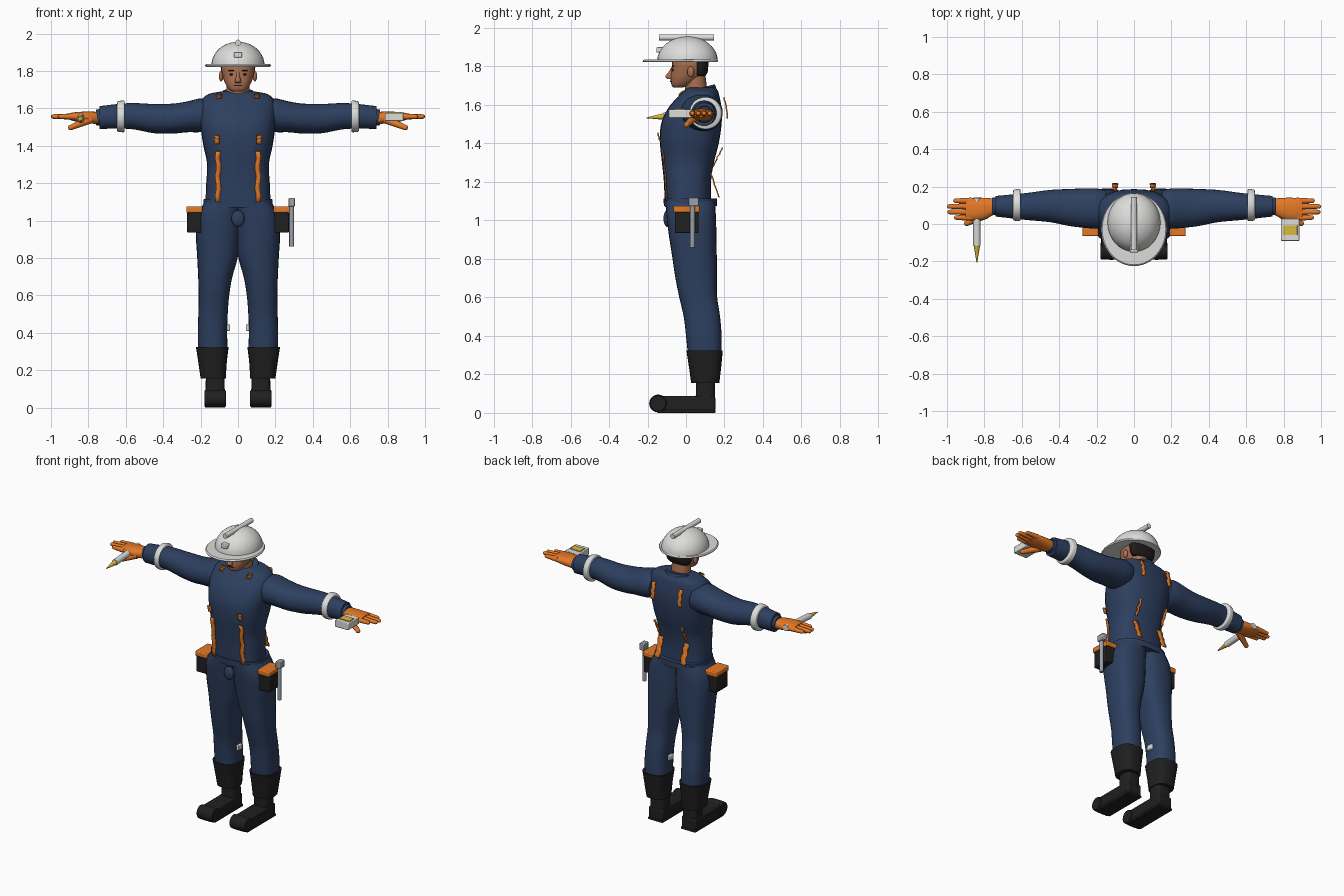
import bpy, bmesh, math
from mathutils import Vector, Matrix

cube = bpy.data.objects.get("Cube")
if cube:
    bpy.data.objects.remove(cube, do_unlink=True)

SIDES = {"left": 1, "right": -1}
parts = []


def material(name, r, g, b):
    mat = bpy.data.materials.new(name)
    mat.use_nodes = True
    mat.diffuse_color = (r, g, b, 1)
    shader = next(n for n in mat.node_tree.nodes if n.type == 'BSDF_PRINCIPLED')
    shader.inputs["Base Color"].default_value = (r, g, b, 1)
    return mat


navy = material("navy cloth", .026, .05, .115)
orange = material("orange", .78, .19, .02)
black = material("black rubber", .014, .014, .014)
white = material("white plastic", .72, .72, .71)
skin = material("skin", .4, .16, .08)
hair = material("dark hair", .015, .011, .01)
yellow = material("yellow", .7, .48, .05)
steel = material("grey steel", .33, .36, .41)


def finish(name, bm, mat, bevel=0):
    bmesh.ops.recalc_face_normals(bm, faces=bm.faces)
    mesh = bpy.data.meshes.new(name)
    bm.to_mesh(mesh)
    bm.free()
    mesh.materials.append(mat)
    obj = bpy.data.objects.new(name, mesh)
    bpy.context.collection.objects.link(obj)
    if bevel:
        mod = obj.modifiers.new("bevel", 'BEVEL')
        mod.width, mod.segments = bevel, 2
    parts.append(obj)
    return obj


def spline(rows, steps=4):
    """Smooth the cross-section table between its rows."""
    out = []
    for i in range(len(rows) - 1):
        a, b, c, d = (rows[max(0, min(len(rows) - 1, i + k))] for k in (-1, 0, 1, 2))
        for j in range(steps):
            t = j / steps
            out.append([q + .5 * t * (r - p + t * (2*p - 5*q + 4*r - s + t * (3*(q - r) + s - p)))
                        for p, q, r, s in zip(a, b, c, d)])
    return out + [rows[-1]]


def loft(name, rows, mat, axis="z", s=1, power=2.3, n=28):
    """Rows are (position, low, high, low, high) along the axis; s mirrors x."""
    bm = bmesh.new()
    rings = []
    for t, a0, a1, b0, b1 in spline(rows):
        ring = []
        for i in range(n):
            c, d = math.cos(math.tau * i / n), math.sin(math.tau * i / n)
            a = (a0 + a1) / 2 + (a1 - a0) / 2 * math.copysign(abs(c) ** (2 / power), c)
            b = (b0 + b1) / 2 + (b1 - b0) / 2 * math.copysign(abs(d) ** (2 / power), d)
            x, y, z = {"x": (t, a, b), "y": (a, t, b), "z": (a, b, t)}[axis]
            ring.append(bm.verts.new((s * x, y, z)))
        rings.append(ring)
    for low, high in zip(rings, rings[1:]):
        for i in range(n):
            bm.faces.new((low[i], low[i - 1], high[i - 1], high[i]))
    bm.faces.new(rings[0])
    bm.faces.new(rings[-1])
    return finish(name, bm, mat)


def box(name, x0, x1, y0, y1, z0, z1, mat, s=1, bevel=.004):
    bm = bmesh.new()
    size = Matrix.Diagonal((x1 - x0, y1 - y0, z1 - z0, 1))
    centre = Matrix.Translation((s * (x0 + x1) / 2, (y0 + y1) / 2, (z0 + z1) / 2))
    bmesh.ops.create_cube(bm, size=1, matrix=centre @ size)
    return finish(name, bm, mat, bevel)


def rod(name, start, end, r0, r1, mat, s=1, round_end=False):
    a, b = (Vector((s * p[0], p[1], p[2])) for p in (start, end))
    turn = (b - a).to_track_quat('Z', 'Y').to_matrix().to_4x4()
    bm = bmesh.new()
    bmesh.ops.create_cone(bm, cap_ends=True, segments=16, radius1=r0, radius2=r1,
                          depth=(b - a).length, matrix=Matrix.Translation((a + b) / 2) @ turn)
    if round_end:
        bmesh.ops.create_uvsphere(bm, u_segments=12, v_segments=8, radius=r1,
                                  matrix=Matrix.Translation(b))
    return finish(name, bm, mat)


def ball(name, centre, radii, mat, s=1, half=False):
    bm = bmesh.new()
    place = Matrix.Translation((s * centre[0], centre[1], centre[2]))
    bmesh.ops.create_uvsphere(bm, u_segments=32, v_segments=20, radius=1)
    if half:
        bmesh.ops.bisect_plane(bm, geom=bm.verts[:] + bm.edges[:] + bm.faces[:],
                               plane_co=(0, 0, 0), plane_no=(0, 0, -1), clear_outer=True)
    bm.transform(place @ Matrix.Diagonal((*radii, 1)))
    return finish(name, bm, mat)


# Torso, collar and belt
torso = [(z, -w, w, f, b) for z, w, f, b in (
    (1.07, .175, -.11, .13), (1.2, .17, -.115, .13), (1.3, .165, -.125, .145),
    (1.4, .185, -.135, .17), (1.5, .2, -.13, .185), (1.58, .205, -.095, .185),
    (1.64, .195, -.045, .175), (1.675, .16, -.01, .165), (1.69, .09, .01, .15))]
loft("torso", torso, navy, power=2.5)
collar = loft("collar", [(1.635, -.105, .105, -.03, .165), (1.67, -.09, .09, -.005, .155),
                         (1.685, -.085, .085, 0, .15)], navy, power=2)
for v in collar.data.vertices:
    v.co.z += (v.co.y - .06) * .25
loft("belt", [(1.075, -.185, .185, -.115, .16), (1.115, -.183, .183, -.117, .16)], navy, power=2.5)
ball("trouser_fly", (0, -.095, 1.01), (.035, .022, .045), navy)


def torso_y(x, z, back):
    rows = spline(torso)
    _, _, w, f, b = min(rows, key=lambda r: abs(r[0] - z))
    reach = (b - f) / 2 * (1 - min(1, abs(x) / w) ** 2.5) ** .4
    return (f + b) / 2 + (reach if back else -reach)


def ribbon(name, x, z0, z1, back, gap0, gap1, s, half=.013):
    """A cloth strip that follows the torso at a changing distance."""
    bm = bmesh.new()
    rows = []
    for i in range(9):
        t = i / 8
        z = z0 + (z1 - z0) * t
        gap = gap0 + (gap1 - gap0) * t
        xc = x + .004 * math.sin(i * 2)
        y = torso_y(xc, z, back) + (gap if back else -gap)
        rows.append([bm.verts.new((s * (xc + k), y, z)) for k in (-half, half)])
    for p, q in zip(rows, rows[1:]):
        bm.faces.new((p[0], p[1], q[1], q[0]))
    mod = finish(name, bm, orange).modifiers.new("thickness", 'SOLIDIFY')
    mod.thickness, mod.offset = .007, 0


# Head and face
loft("neck", [(1.6, -.065, .065, 0, .12), (1.76, -.06, .06, -.01, .1)], skin, power=2)
loft("head", [(z, -w, w, f, b) for z, w, f, b in (
    (1.69, .03, -.065, -.02), (1.703, .05, -.075, .02), (1.735, .07, -.08, .07),
    (1.77, .082, -.077, .1), (1.81, .09, -.073, .11), (1.86, .085, -.07, .11))], skin)
loft("nose", [(1.735, -.015, .015, -.095, -.06), (1.748, -.016, .016, -.107, -.06),
              (1.77, -.01, .01, -.092, -.06), (1.795, -.008, .008, -.076, -.06)], skin, n=12)
loft("hair", [(1.75, -.07, .07, .05, .1), (1.775, -.087, .087, .04, .113),
              (1.84, -.094, .094, .035, .118)], hair)
box("mouth", -.022, .022, -.083, -.075, 1.719, 1.724, hair, bevel=.001)

# Helmet with brim, crest and lamp
loft("helmet_brim", [(1.822, -.172, .172, -.222, .163), (1.829, -.176, .176, -.225, .166),
                     (1.836, -.17, .17, -.218, .164)], white, power=2, n=48)
ball("helmet_dome", (0, .008, 1.83), (.142, .157, .126), white, half=True)
rod("helmet_crest", (0, -.14, 1.951), (0, .145, 1.951), .016, .016, white)
box("helmet_lamp", -.021, .021, -.153, -.11, 1.872, 1.9, white)

for side, s in SIDES.items():
    # Face details
    ball(side + "_ear", (.09, .025, 1.772), (.012, .018, .028), skin, s)
    ball(side + "_eye", (.034, -.066, 1.781), (.013, .008, .006), hair, s)
    box(side + "_brow", .017, .052, -.072, -.062, 1.797, 1.804, hair, s, .001)

    # Sleeves and arm bands
    loft(side + "_sleeve", [(.15, -.02, .18, 1.49, 1.64), (.2, -.025, .19, 1.473, 1.653),
                            (.27, -.02, .19, 1.472, 1.637), (.35, -.01, .187, 1.465, 1.625),
                            (.45, .01, .182, 1.467, 1.623), (.58, .022, .165, 1.49, 1.628),
                            (.74, .04, .15, 1.49, 1.612)], navy, "x", s, 2.1)
    loft(side + "_inner_cuff", [(.72, .045, .145, 1.505, 1.6), (.76, .05, .14, 1.51, 1.592)],
         navy, "x", s, 2)
    loft(side + "_arm_band", [(.607, .022, .183, 1.477, 1.638), (.613, .016, .188, 1.472, 1.642),
                              (.64, .018, .184, 1.474, 1.638), (.646, .025, .177, 1.48, 1.63)],
         white, "x", s, 2)

    # Gloves
    loft(side + "_glove", [(.74, .055, .135, 1.515, 1.58), (.8, .025, .14, 1.52, 1.583),
                           (.86, .018, .14, 1.528, 1.58), (.9, .024, .136, 1.538, 1.575)],
         orange, "x", s)
    for i, tip in enumerate((.95, .985, .988, .955)):
        y = .034 + .03 * i
        rod(f"{side}_finger_{i + 1}", (.87, y, 1.556), (tip, y, 1.556), .017, .012, orange, s, True)
    rod(side + "_thumb", (.79, .05, 1.54), (.895, .003, 1.497), .022, .014, orange, s, True)

    # Trouser legs
    loft(side + "_trouser_leg", [
        (.3, .055, .213, .01, .185), (.4, .058, .215, 0, .185), (.5, .055, .212, -.012, .177),
        (.6, .047, .21, -.035, .162), (.7, .03, .213, -.055, .16), (.8, .002, .218, -.07, .16),
        (.93, -.015, .225, -.09, .158), (1.03, -.02, .215, -.102, .155),
        (1.1, -.03, .178, -.105, .15)], navy, "z", s, 2.4)
    box(side + "_shin_reflector", .043, .08, .07, .11, .41, .445, white, s)

    # Boots
    loft(side + "_boot_cuff", [(.155, .065, .2, .027, .173), (.24, .06, .212, .015, .183),
                               (.325, .05, .225, .002, .191)], black, "z", s, 2.8)
    loft(side + "_boot_ankle", [(.05, .07, .174, .05, .15), (.17, .072, .172, .052, .15)],
         black, "z", s, 4)
    box(side + "_boot_foot", .07, .175, -.15, .152, .008, .088, black, s, .01)
    loft(side + "_boot_toe", [(.066, -.18, -.11, .015, .085), (.076, -.19, -.1, .004, .094),
                              (.169, -.19, -.1, .004, .094), (.179, -.18, -.11, .015, .085)],
         black, "x", s, 2)
    box(side + "_boot_sole", .068, .177, -.15, .154, 0, .015, black, s)

    # Hip pouches
    box(side + "_pouch", .195, .272, -.058, .066, .935, 1.045, black, s, .006)
    box(side + "_pouch_lid", .19, .276, -.065, .071, 1.042, 1.076, orange, s, .006)

    # Suspender strips
    ribbon(side + "_front_strip", .107, 1.1, 1.37, False, .006, .01, s)
    ribbon(side + "_chest_strip", .113, 1.41, 1.455, False, .018, .03, s)
    ribbon(side + "_collar_tab", .1, 1.655, 1.675, False, .012, .012, s)
    ribbon(side + "_upper_back_strip", .1, 1.53, 1.64, True, .04, .03, s)
    ribbon(side + "_mid_back_strip", .1, 1.28, 1.38, True, .018, .04, s, .008)
    ribbon(side + "_lower_back_strip", .095, 1.12, 1.25, True, .055, .008, s, .018)

# Wrench hung on the left hip
rod("wrench_handle", (.287, .033, .86), (.287, .033, 1.09), .013, .013, steel)
box("wrench_head", .27, .304, .014, .066, 1.075, 1.12, steel)

# Marker in the right hand
rod("marker_body", (.84, .14, 1.557), (.84, -.115, 1.54), .02, .02, white, -1)
rod("marker_tip", (.84, -.115, 1.54), (.84, -.205, 1.533), .017, .002, yellow, -1)

# Handheld meter in the left hand
box("meter_body", .785, .885, -.09, .03, 1.532, 1.576, white)
box("meter_screen", .797, .873, -.06, -.008, 1.574, 1.581, yellow, bevel=.001)

# Smooth shading with sharp edges kept
bpy.ops.object.select_all(action='DESELECT')
for obj in parts:
    obj.select_set(True)
bpy.context.view_layer.objects.active = parts[0]
bpy.ops.object.shade_smooth_by_angle(angle=math.radians(40))
